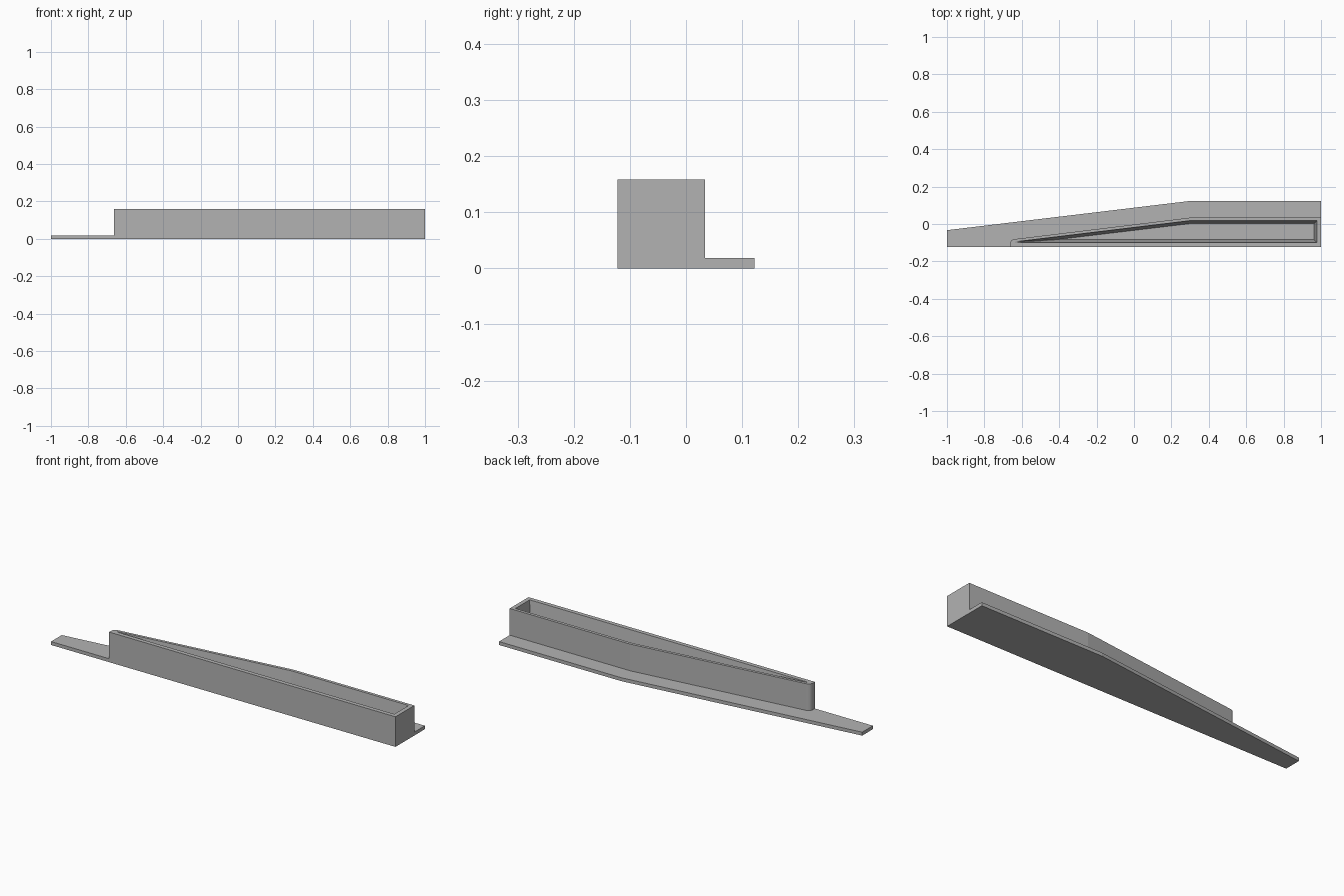
import bpy, bmesh, math

if "Cube" in bpy.data.objects:
    bpy.data.objects.remove(bpy.data.objects["Cube"], do_unlink=True)

# Single grey material
grey = bpy.data.materials.new("plain grey")
grey.use_nodes = True
color = (0.45, 0.45, 0.45, 1)
grey.diffuse_color = color
grey.node_tree.nodes["Principled BSDF"].inputs["Base Color"].default_value = color

BASE_TOP, WALL_TOP = 0.018, 0.158
FRONT = -0.122


def loft(name, rings, cap_start=False, cap_end=True):
    """Join equal-length outlines, given as (points, height), into one mesh."""
    bm = bmesh.new()
    loops = []
    for points, z in rings:
        verts = {p: bm.verts.new((*p, z)) for p in points}
        loops.append([verts[p] for p in points])
    for low, high in zip(loops, loops[1:]):
        for i in range(len(low)):
            j = (i + 1) % len(low)
            corners = list(dict.fromkeys((low[i], low[j], high[j], high[i])))
            if len(corners) > 2:
                bm.faces.new(corners)
    if cap_start:
        bm.faces.new(list(dict.fromkeys(reversed(loops[0]))))
    if cap_end:
        bm.faces.new(list(dict.fromkeys(loops[-1])))
    mesh = bpy.data.meshes.new(name)
    bm.to_mesh(mesh)
    bm.free()
    mesh.materials.append(grey)
    obj = bpy.data.objects.new(name, mesh)
    bpy.context.collection.objects.link(obj)
    return obj


# Flat tapered base plate
plate = [(-1, FRONT), (1, FRONT), (1, 0.122), (0.29, 0.122), (-1, -0.033)]
loft("base_plate", [(plate, 0), (plate, BASE_TOP)], cap_start=True)

# Rounded nose between the sloped back wall and the narrow end
STEPS = 6
nose = []
for i in range(STEPS + 1):
    a = math.radians(97 + 83 * i / STEPS)
    nose.append((-0.638 + 0.025 * math.cos(a), -0.106 + 0.025 * math.sin(a)))

# Hollow upright walls; the cavity narrows towards its floor
outer = [(-0.663, FRONT), (1, FRONT), (1, 0.034), (0.3, 0.034)] + nose
rim = [(-0.635, -0.1), (0.978, -0.1), (0.978, 0.018), (0.3, 0.018)]
rim += [(-0.635, -0.095)] * len(nose)
floor_tip = (-0.41, -0.083)
floor = [floor_tip, (0.962, -0.083), (0.962, 0.002), (0.3, 0.002)]
floor += [floor_tip] * len(nose)
loft("hollow_walls", [(outer, BASE_TOP), (outer, WALL_TOP), (rim, WALL_TOP),
                      (floor, BASE_TOP + 0.001)])
